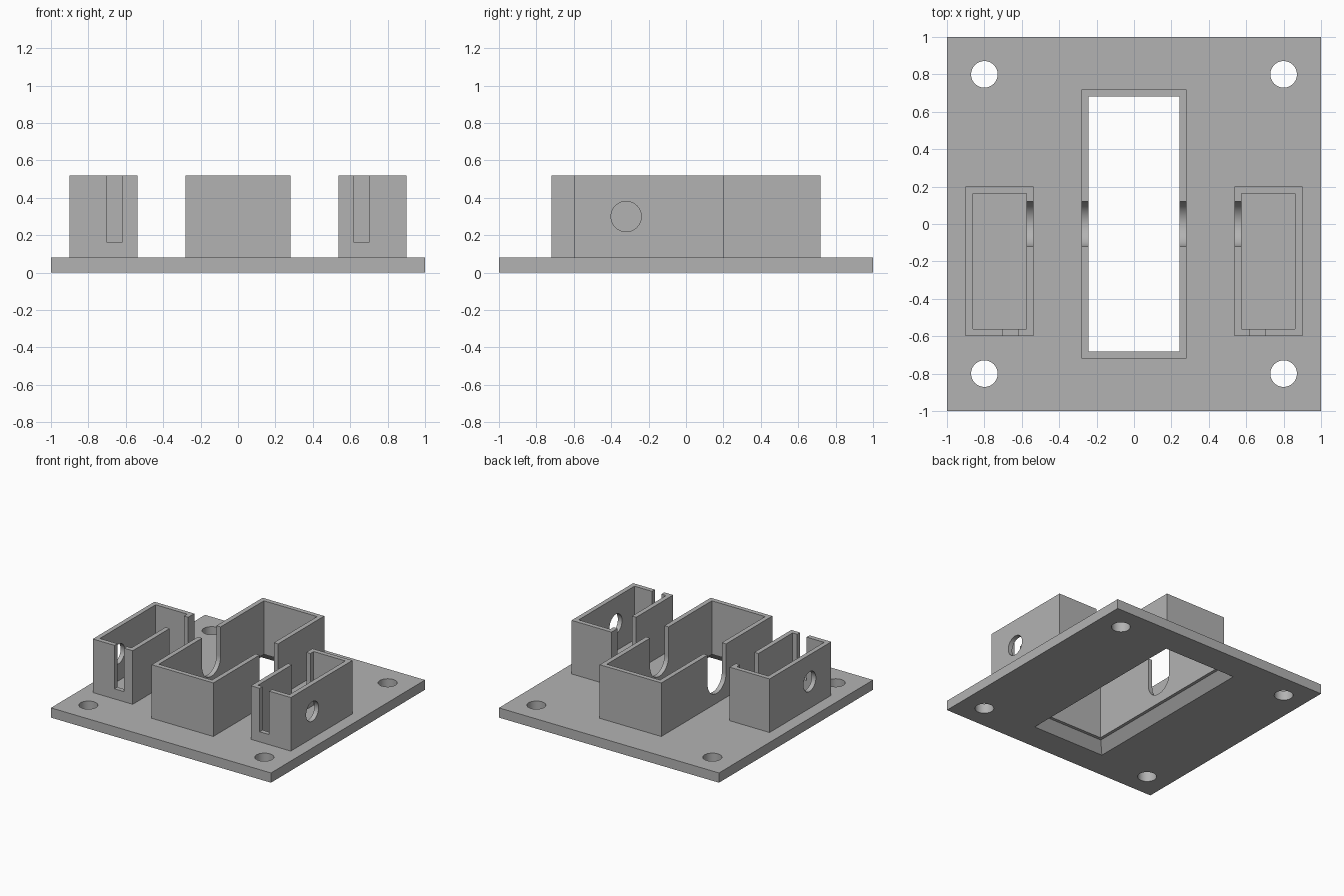
import bpy
import bmesh
from math import radians
from mathutils import Matrix, Vector

cube = bpy.data.objects.get("Cube")
if cube:
    bpy.data.objects.remove(cube, do_unlink=True)

grey = bpy.data.materials.new("plain grey")
grey.use_nodes = True
colour = (0.45, 0.45, 0.45, 1)
grey.diffuse_color = colour
grey.node_tree.nodes["Principled BSDF"].inputs["Base Color"].default_value = colour

BASE, TOP, WALL = 0.08, 0.52, 0.038


def finish(name, bm):
    bmesh.ops.recalc_face_normals(bm, faces=bm.faces)
    mesh = bpy.data.meshes.new(name)
    bm.to_mesh(mesh)
    bm.free()
    obj = bpy.data.objects.new(name, mesh)
    mesh.materials.append(grey)
    bpy.context.collection.objects.link(obj)
    return obj


def box(name, x, y, z):
    bm = bmesh.new()
    size = Vector((x[1] - x[0], y[1] - y[0], z[1] - z[0]))
    mid = Vector((sum(x), sum(y), sum(z))) / 2
    bmesh.ops.create_cube(bm, size=1, matrix=Matrix.Translation(mid) @ Matrix.Diagonal(size).to_4x4())
    return finish(name, bm)


def cylinder(name, centre, radius, length, axis="Z"):
    bm = bmesh.new()
    turn = Matrix.Rotation(radians(90), 4, "Y") if axis == "X" else Matrix()
    bmesh.ops.create_cone(bm, cap_ends=True, segments=48, radius1=radius, radius2=radius,
                          depth=length, matrix=Matrix.Translation(centre) @ turn)
    return finish(name, bm)


def extrude_x(name, profile, x0, x1):
    bm = bmesh.new()
    face = bm.faces.new([bm.verts.new((x0, y, z)) for y, z in profile])
    side = bmesh.ops.extrude_face_region(bm, geom=[face])["geom"]
    bmesh.ops.translate(bm, vec=(x1 - x0, 0, 0), verts=[v for v in side if isinstance(v, bmesh.types.BMVert)])
    return finish(name, bm)


def cut(obj, cutter):
    cutter.hide_render = True
    mod = obj.modifiers.new("cut", "BOOLEAN")
    mod.operation, mod.solver, mod.object = "DIFFERENCE", "EXACT", cutter
    bpy.context.view_layer.objects.active = obj
    bpy.ops.object.modifier_apply(modifier=mod.name)
    bpy.data.objects.remove(cutter, do_unlink=True)


def hollow_box(name, x, y):
    shell = box(name, x, y, (BASE, TOP))
    cut(shell, box("cavity", (x[0] + WALL, x[1] - WALL), (y[0] + WALL, y[1] - WALL), (0, 1)))
    return shell


def round_slot(x0, x1, radius=0.12, low=0.16):
    # U-shaped opening, round at the bottom and open at the top
    arc = [Matrix.Rotation(radians(a), 2) @ Vector((radius, 0)) for a in range(-180, 1, 6)]
    profile = [(p.x, p.y + low + radius) for p in arc] + [(radius, 1), (-radius, 1)]
    return extrude_x("slot", profile, x0, x1)


# Base plate with four corner holes
plate = box("base_plate", (-1, 1), (-1, 1), (0, BASE))
for sx in (-1, 1):
    for sy in (-1, 1):
        cut(plate, cylinder("hole", (sx * 0.8, sy * 0.8, 0), 0.071, 1))

# Tapered opening through the plate, wider underneath
taper = box("taper", (-1, 1), (-1, 1), (-BASE, 2 * BASE))
for v in taper.data.vertices:
    grow = 0.113 if v.co.z < 0 else -0.038
    v.co.x *= 0.28 + grow
    v.co.y *= 0.72 + grow
# Slope passes the inner wall size exactly at the plate top
for v in taper.data.vertices:
    if v.co.z > 0:
        v.co.x -= 0.038 * (1 if v.co.x > 0 else -1)
        v.co.y -= 0.038 * (1 if v.co.y > 0 else -1)
cut(plate, taper)

# Centre housing with a slot through both long walls
centre = hollow_box("centre_housing", (-0.28, 0.28), (-0.72, 0.72))
cut(centre, round_slot(-0.4, 0.4))

# Side housings: inner slot, front slit, outer round hole
parts = [plate, centre]
for name, s in (("left_housing", 1), ("right_housing", -1)):
    def span(a, b):
        return tuple(sorted((s * a, s * b)))
    side = hollow_box(name, span(0.537, 0.9), (-0.6, 0.2))
    cut(side, round_slot(*span(0.45, 0.65)))
    cut(side, box("slit", span(0.617, 0.703), (-0.7, -0.5), (0.163, 1)))
    cut(side, cylinder("hole", (s * 0.88, -0.32, 0.3), 0.081, 0.2, "X"))
    parts.append(side)

for obj in parts:
    bpy.ops.object.select_all(action="DESELECT")
    obj.select_set(True)
    bpy.context.view_layer.objects.active = obj
    bpy.ops.object.shade_smooth_by_angle(angle=radians(30))
